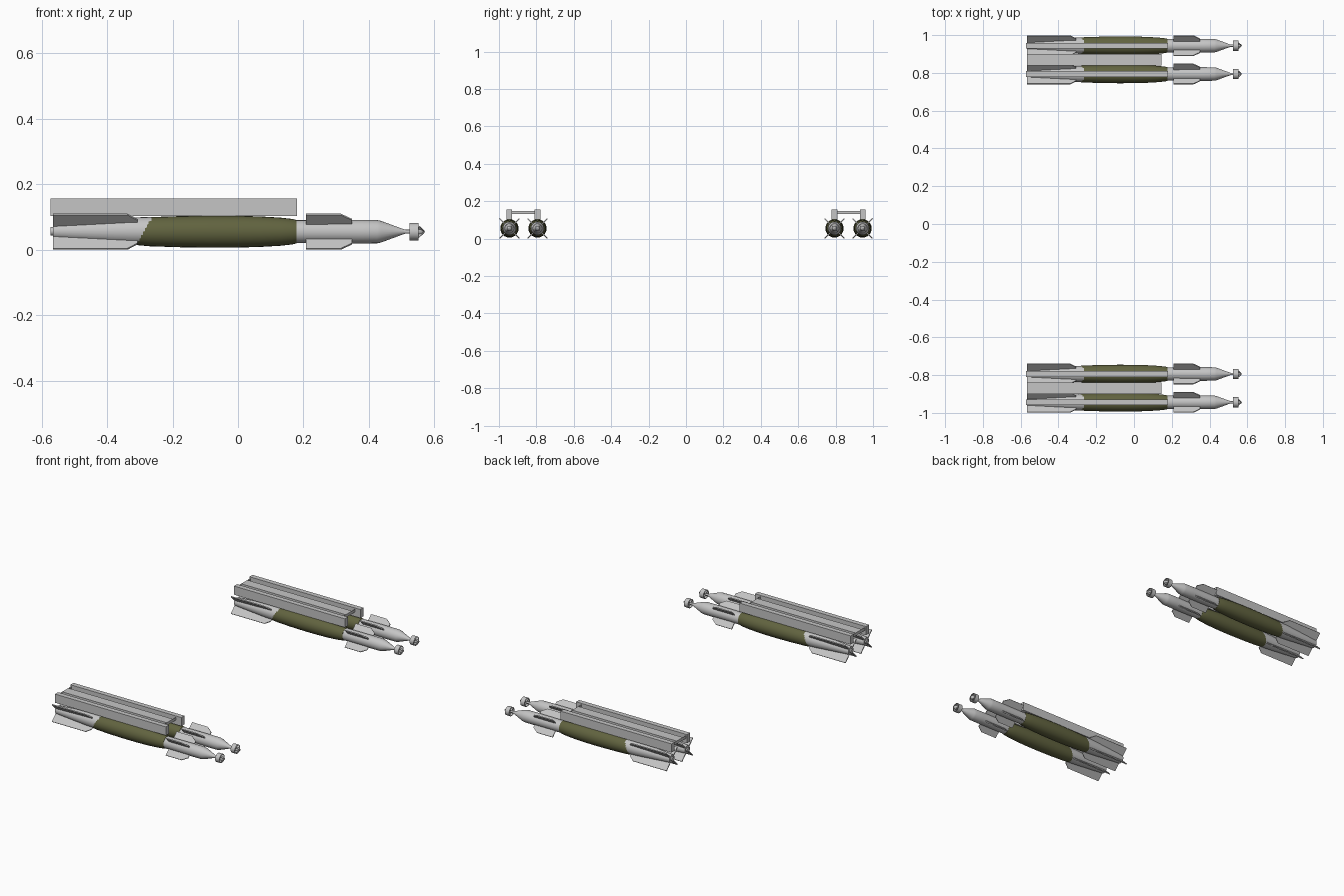
import bpy, bmesh, math
from mathutils import Matrix, Vector

if "Cube" in bpy.data.objects:
    bpy.data.objects.remove(bpy.data.objects["Cube"])


def material(name, rgb):
    m = bpy.data.materials.new(name)
    m.diffuse_color = (*rgb, 1)
    m.use_nodes = True
    m.node_tree.nodes["Principled BSDF"].inputs["Base Color"].default_value = m.diffuse_color
    return m


GREY = material("light grey", (0.56, 0.56, 0.56))
OLIVE = material("olive green", (0.12, 0.125, 0.05))
AXIS_Z = 0.055      # height of the bomb axis


def finish(name, bm, mat, smooth=False):
    bmesh.ops.recalc_face_normals(bm, faces=bm.faces)
    me = bpy.data.meshes.new(name)
    bm.to_mesh(me)
    bm.free()
    me.materials.append(mat)
    if smooth:
        me.shade_smooth()
        me.set_sharp_from_angle(angle=math.radians(35))
    return me


def lathe(name, profile, mat, closed=False, seg=24):
    """Spin (x, radius) points about the x axis."""
    bm = bmesh.new()
    rings = []
    for x, r in profile:
        if r == 0:
            rings.append([bm.verts.new((x, 0, 0))] * seg)
        else:
            rings.append([bm.verts.new((x, r * math.cos(a), r * math.sin(a)))
                          for a in (2 * math.pi * i / seg for i in range(seg))])
    pairs = list(zip(rings, rings[1:]))
    if closed:
        pairs.append((rings[-1], rings[0]))
    for a, b in pairs:
        for i in range(seg):
            j = (i + 1) % seg
            quad = []
            for v in (a[i], a[j], b[j], b[i]):
                if v not in quad:
                    quad.append(v)
            bm.faces.new(quad)
    return finish(name, bm, mat, True)


def prism(bm, outline, offset):
    """Extrude a flat outline by an offset vector."""
    face = bm.faces.new([bm.verts.new(p) for p in outline])
    ext = bmesh.ops.extrude_face_region(bm, geom=[face])
    verts = [e for e in ext["geom"] if isinstance(e, bmesh.types.BMVert)]
    bmesh.ops.translate(bm, verts=verts, vec=Vector(offset))


def cross_fins(name, outline, thick):
    """Four fins in an X around the axis, from an (x, radius) outline."""
    bm = bmesh.new()
    for k in range(4):
        before = set(bm.verts)
        prism(bm, [(x, -thick / 2, r) for x, r in outline], (0, thick, 0))
        new = [v for v in bm.verts if v not in before]
        rot = Matrix.Rotation(math.radians(45 + 90 * k), 3, 'X')
        bmesh.ops.rotate(bm, verts=new, cent=(0, 0, 0), matrix=rot)
    return finish(name, bm, GREY)


# olive bomb casing
casing = lathe("bomb_casing", [
    (-0.33, 0), (-0.33, 0.039), (-0.27, 0.0445), (-0.18, 0.0475), (-0.08, 0.049),
    (0.0, 0.0485), (0.07, 0.0465), (0.13, 0.043), (0.165, 0.039),
    (0.178, 0.036), (0.181, 0.031), (0.181, 0)], OLIVE)

# tapered tail with exhaust stub
tail = lathe("tail_cone", [
    (-0.573, 0), (-0.573, 0.013), (-0.565, 0.013), (-0.565, 0.025),
    (-0.34, 0.0415), (-0.265, 0.0435), (-0.255, 0.03), (-0.255, 0)], GREY)

# guidance section, nose taper and probe
nose = lathe("guidance_nose", [
    (0.16, 0), (0.16, 0.035), (0.37, 0.036), (0.425, 0.0355), (0.437, 0.033),
    (0.505, 0.008), (0.512, 0.006), (0.53, 0.006), (0.548, 0.013),
    (0.56, 0.01), (0.571, 0)], GREY)

# open ring around the probe tip and the vanes that hold it
ring = lathe("seeker_ring", [
    (0.524, 0.027), (0.552, 0.027), (0.552, 0.0235), (0.524, 0.0235)], GREY, True, 16)
vanes = cross_fins("seeker_vanes", [
    (0.526, 0.0), (0.526, 0.025), (0.553, 0.025), (0.57, 0.003), (0.57, 0.0)], 0.003)

# tail fins and front canards
tail_fins = cross_fins("tail_fins", [
    (-0.566, 0.015), (-0.566, 0.075), (-0.338, 0.075),
    (-0.307, 0.052), (-0.307, 0.03)], 0.006)
canards = cross_fins("front_fins", [
    (0.208, 0.025), (0.208, 0.075), (0.314, 0.075),
    (0.349, 0.052), (0.349, 0.025)], 0.006)

# carrier rail above each bomb
bm = bmesh.new()
prism(bm, [(-0.573, -0.015, 0.103), (0.181, -0.015, 0.103),
           (0.181, 0.015, 0.103), (-0.573, 0.015, 0.103)], (0, 0, 0.053))
rail = finish("rail", bm, GREY)

# connecting plate, notched at both ends
half = [(-0.566, 0.065), (-0.566, 0.03), (-0.447, 0.03)]
front = [(0.053, 0.03), (0.145, 0.03), (0.145, 0.065)]
upper = half + front
lower = [(x, -y) for x, y in reversed(upper)]
bm = bmesh.new()
prism(bm, [(x, y, 0.131) for x, y in upper + lower], (0, 0, 0.018))
plate = finish("rack_plate", bm, GREY)


def place(name, me, y, z):
    ob = bpy.data.objects.new(name, me)
    ob.location = (0, y, z)
    bpy.context.collection.objects.link(ob)


# two racks, each with a pair of bombs
for side, s in (("right", -1), ("left", 1)):
    place(f"{side}_rack_plate", plate, s * 0.869, 0)
    for pos, y in (("inner", 0.794), ("outer", 0.944)):
        tag = f"{side}_{pos}"
        place(f"{tag}_rail", rail, s * y, 0)
        for me in (casing, nose, ring, vanes, tail_fins, canards):
            place(f"{tag}_{me.name}", me, s * y, AXIS_Z)
        # tail sits slightly high, giving the slanted colour edge
        place(f"{tag}_tail_cone", tail, s * y, AXIS_Z + 0.0015)
